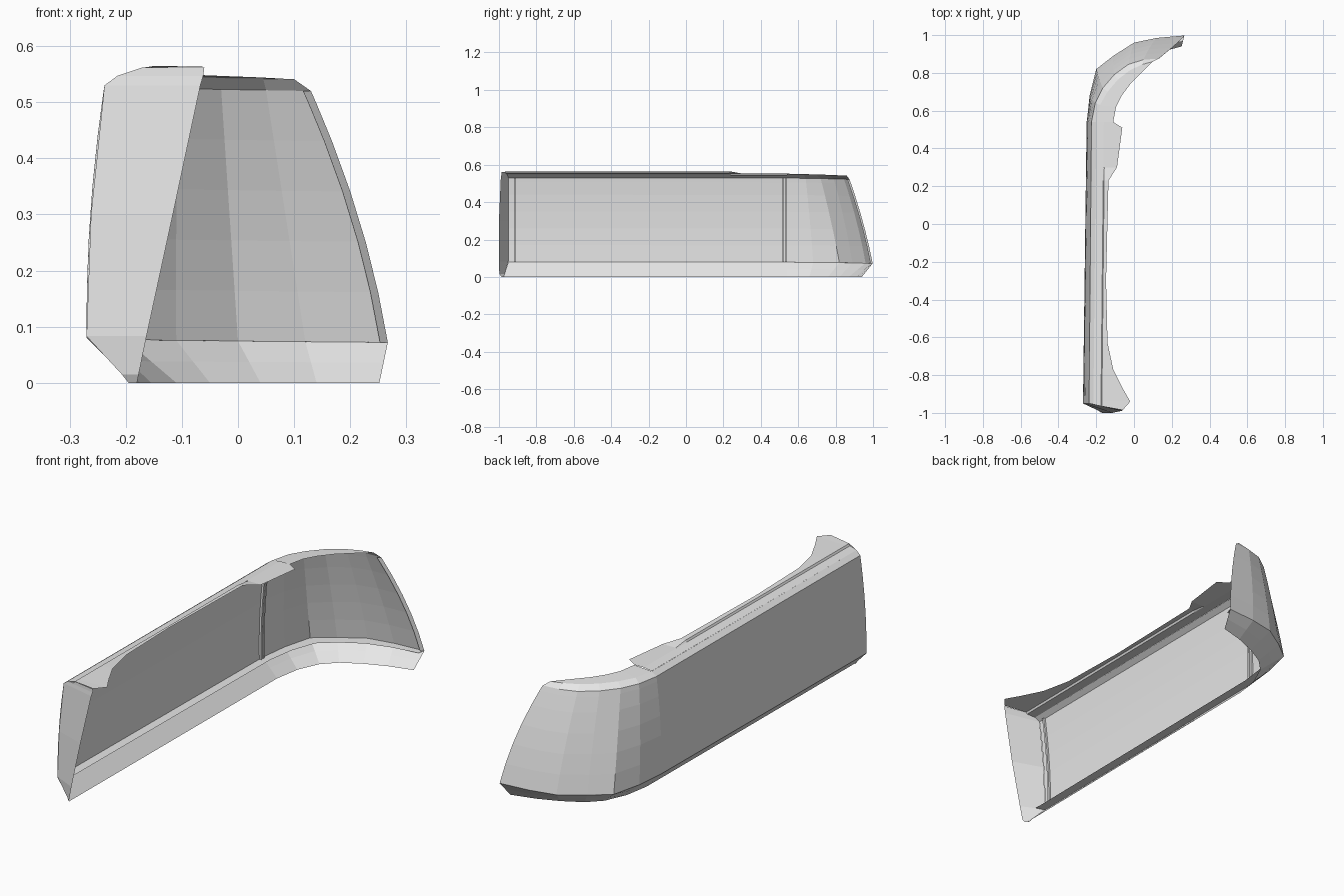
import bpy

if "Cube" in bpy.data.objects:
    bpy.data.objects.remove(bpy.data.objects["Cube"])

# One plain light grey for the whole shell
grey = bpy.data.materials.new("light_grey")
grey.diffuse_color = (0.8, 0.8, 0.8, 1)
grey.use_nodes = True
grey.node_tree.nodes["Principled BSDF"].inputs["Base Color"].default_value = grey.diffuse_color


def add_mesh(name, verts, faces):
    me = bpy.data.meshes.new(name)
    me.from_pydata(verts, [], faces)
    me.materials.append(grey)
    me.update()
    ob = bpy.data.objects.new(name, me)
    bpy.context.collection.objects.link(ob)
    return ob


def loft(name, rows):
    """Skin a grid of equally long rows of points."""
    n = len(rows[0])
    verts = [p for r in rows for p in r]
    faces = [(i * n + j, (i + 1) * n + j, (i + 1) * n + j + 1, i * n + j + 1)
             for i in range(len(rows) - 1) for j in range(n - 1)]
    return add_mesh(name, verts, faces)


def row(points, z0, z1):
    n = len(points) - 1
    return [(x, y, z0 + (z1 - z0) * i / n) for i, (x, y) in enumerate(points)]


def mix(a, b, t):
    return tuple(p + (q - p) * t for p, q in zip(a, b))


# Plan curves: straight side, then wrapping round the rear corner
bottom = row([(-.19, -.975), (-.175, .54), (-.155, .66), (-.11, .76),
              (-.05, .82), (.04, .87), (.14, .91), (.252, .94)], 0, 0)
sill = row([(-.27, -.95), (-.25, .54), (-.235, .68), (-.20, .82),
            (-.11, .89), (0, .96), (.12, .985), (.267, .998)], .08, .072)
head = row([(-.238, -.95), (-.225, .54), (-.205, .64), (-.165, .72),
            (-.105, .79), (-.03, .845), (.05, .87), (.13, .875)], .53, .52)
eave = row([(-.215, -.955), (-.20, .54), (-.18, .63), (-.14, .70),
            (-.085, .765), (-.02, .815), (.045, .845), (.10, .86)], .547, .541)
inner = row([(-.11, .54), (-.095, .62), (-.065, .68), (-.02, .74),
             (.03, .79), (.065, .825), (.095, .855)], .552, .541)


def glass_point(j, t):
    """Point on the slightly bulged window at station j, height t."""
    x, y, z = mix(sill[j], head[j], t)
    b = 4 * t * (1 - t)
    f = min(max((j - 1) / 4, 0), 1)
    x += -.009 * b * (1 - f) + (.016 * b if j == 7 else 0)
    return (x, y + .009 * b * f, z)


# Window, folded band below it and level ledge inside its foot
levels = [0, .2, .4, .6, .8, .95, 1]
window = [[glass_point(j, t) for j in range(8)] for t in levels]
loft("lower_band", [bottom, [mix(a, b, .5) for a, b in zip(bottom, sill)], sill])
ledge = [mix(s, (b[0], b[1], s[2]), .55) for s, b in zip(sill, bottom)]
loft("sill_ledge", [sill, ledge])
loft("window_side", [r[:2] for r in window])
loft("window_rear_corner", [r[1:] for r in window])
loft("upper_bevel", [head, eave])
loft("roof_rear", [eave[1:], inner])

# Narrow rim returned inwards along the rear end
end = [r[-1] for r in window]
loft("rear_rim", [end, [(x - .014, y - .012, z) for x, y, z in end]])

# Thin upright window bars inside the side window
for name, y0 in (("front_bar", -.92), ("rear_bar", .515), ("corner_bar", .53)):
    bar = []
    for t in levels:
        a, b = glass_point(0, t), glass_point(1, t)
        p, q = [mix(a, b, (y - a[1]) / (b[1] - a[1])) for y in (y0, y0 + .01)]
        bar.append([p, (p[0] + .01, p[1], p[2]), (q[0] + .01, q[1], q[2]), q])
    loft(name, bar)

# Roof flange with its flared front and rear tabs
edge = [(-.06, -.985), (-.02, -.94), (-.06, -.87), (-.11, -.77), (-.14, -.63),
        (-.148, -.3), (-.135, .23), (-.09, .30), (-.062, .51), (-.11, .54)]
outer_r, crease, upper, lip = [], [], [], []
for i, (x, y) in enumerate(edge):
    t = (y + .955) / 1.495
    ox = -.215 + .015 * t
    high = y < .25
    step = -.01 if i == 0 else 0
    oy = -.955 if i == 0 else y
    outer_r.append((ox, oy, .547))
    crease.append((ox + .04, oy + step, .553))
    upper.append((ox + .045, oy + step, .562 if high else .553))
    lip.append((x, y, .565 if high else .553))
loft("roof_flange", [outer_r, crease, upper, lip])

# Flat front end panel: (outer x, outer y, inner x, inner y, z)
profile = [(-.195, -.975, -.18, -.985, 0), (-.207, -.97, -.177, -.998, .015),
           (-.27, -.95, -.163, -1, .083), (-.262, -.95, -.116, -1, .30),
           (-.238, -.95, -.067, -.99, .53), (-.215, -.955, -.062, -.987, .547),
           (-.17, -.965, -.06, -.985, .562)]
loft("front_end_panel", [[(a, b, z), (c, d, z)] for a, b, c, d, z in profile])
